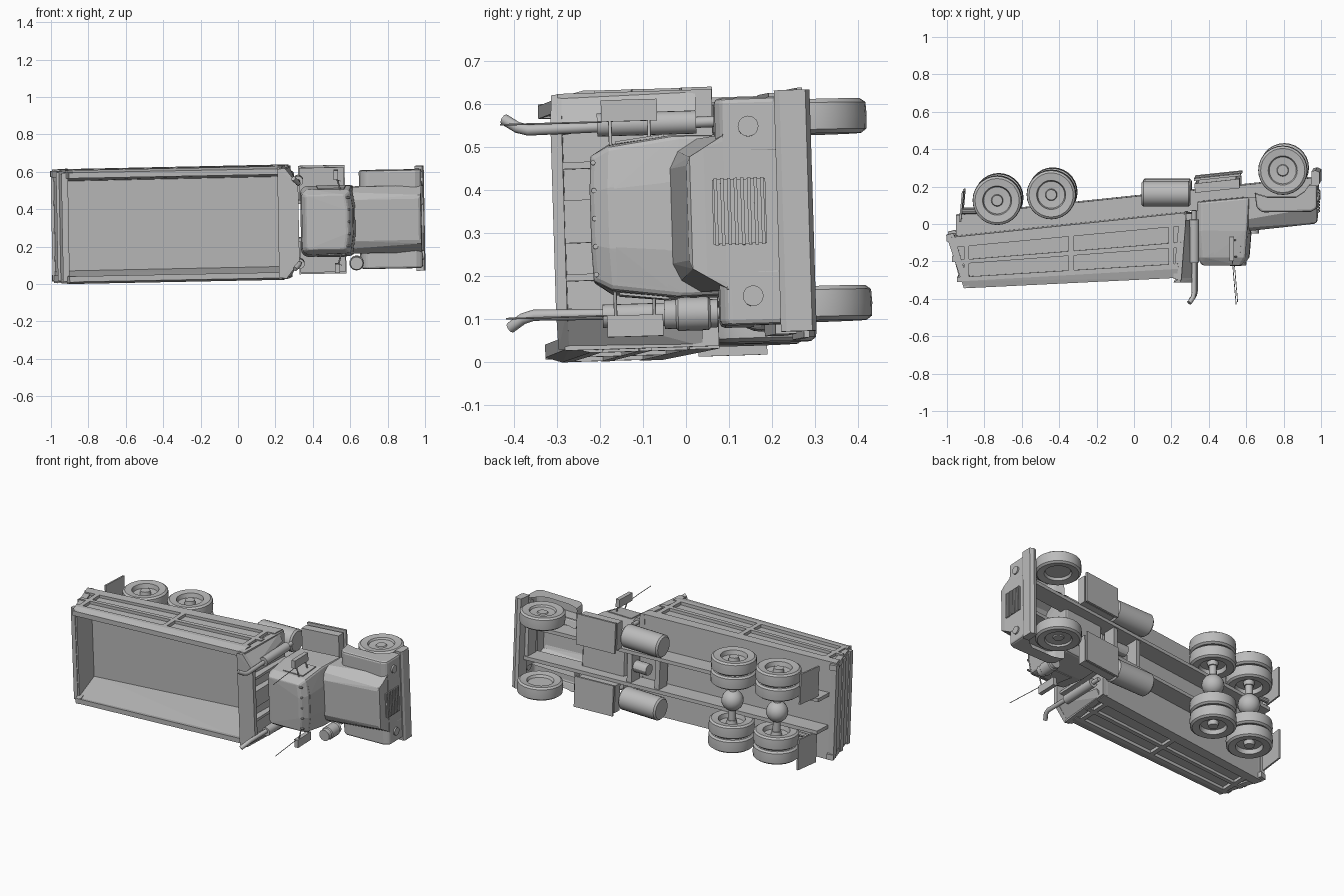
import bpy, bmesh, math
from mathutils import Matrix, Vector

cube = bpy.data.objects.get("Cube")
if cube:
    bpy.data.objects.remove(cube)

grey = bpy.data.materials.new("plain_grey")
grey.use_nodes = True
COLOUR = (0.5, 0.5, 0.5, 1)
grey.diffuse_color = COLOUR
grey.node_tree.nodes["Principled BSDF"].inputs["Base Color"].default_value = COLOUR

# The truck lies on its side: x is forward, -y is its roof, z is its width
POSE = (Matrix.Translation((0, 0, 0.329)) @ Matrix.Rotation(-0.018, 4, "Y")
        @ Matrix.Rotation(0.03, 4, "X"))
SIDES = (("upper", 1), ("lower", -1))
smooth = []


def finish(name, bm, soften=0, open_under=False):
    bmesh.ops.recalc_face_normals(bm, faces=bm.faces)
    if open_under:
        under = [f for f in bm.faces if f.normal.y > 0.5]
        bmesh.ops.delete(bm, geom=under, context="FACES")
    mesh = bpy.data.meshes.new(name)
    bm.to_mesh(mesh)
    bm.free()
    mesh.materials.append(grey)
    ob = bpy.data.objects.new(name, mesh)
    bpy.context.collection.objects.link(ob)
    ob.matrix_world = POSE
    if soften:
        bev = ob.modifiers.new("soft_edges", "BEVEL")
        bev.width, bev.segments, bev.limit_method = soften, 2, "ANGLE"
    return ob


def hull(name, pts, soften=0, open_under=False):
    bm = bmesh.new()
    for p in pts:
        bm.verts.new(p)
    bmesh.ops.convex_hull(bm, input=bm.verts)
    bmesh.ops.dissolve_limit(bm, angle_limit=0.02, verts=bm.verts, edges=bm.edges)
    return finish(name, bm, soften, open_under)


def both(section):
    return [(x, y, s * w) for s in (1, -1) for x, y, w in section]


def prism(name, profile, w0, w1, soften=0, open_under=False):
    bm = bmesh.new()
    face = bm.faces.new([bm.verts.new((x, y, w0)) for x, y in profile])
    ext = bmesh.ops.extrude_face_region(bm, geom=[face])["geom"]
    bmesh.ops.translate(bm, vec=(0, 0, w1 - w0),
                        verts=[v for v in ext if isinstance(v, bmesh.types.BMVert)])
    return finish(name, bm, soften, open_under)


def box(name, x0, x1, y0, y1, w0, w1):
    return prism(name, [(x0, y0), (x1, y0), (x1, y1), (x0, y1)], w0, w1)


def lathe(name, profile, centre, axis="z", n=24):
    turn = {"z": Matrix(), "x": Matrix.Rotation(math.pi / 2, 4, "Y"),
            "y": Matrix.Rotation(-math.pi / 2, 4, "X")}[axis]
    bm = bmesh.new()
    rings = [[bm.verts.new((r * math.cos(i * math.tau / n), r * math.sin(i * math.tau / n), h))
              for i in range(n)] for r, h in profile]
    for a, b in zip(rings, rings[1:]):
        for i in range(n):
            bm.faces.new((a[i], a[(i + 1) % n], b[(i + 1) % n], b[i]))
    bmesh.ops.remove_doubles(bm, verts=bm.verts, dist=0.0001)
    bm.transform(Matrix.Translation(centre) @ turn)
    smooth.append(finish(name, bm))


def rod(name, r, length, centre, axis="z", n=20):
    h = length / 2
    lathe(name, [(0, -h), (r, -h), (r, h), (0, h)], centre, axis, n)


def tube(name, pts, r):
    cu = bpy.data.curves.new(name, "CURVE")
    cu.dimensions = "3D"
    cu.bevel_depth, cu.bevel_resolution, cu.use_fill_caps = r, 2, True
    sp = cu.splines.new("POLY")
    sp.points.add(len(pts) - 1)
    for p, co in zip(sp.points, pts):
        p.co = (*co, 1)
    cu.materials.append(grey)
    ob = bpy.data.objects.new(name, cu)
    bpy.context.collection.objects.link(ob)
    ob.matrix_world = POSE


# Axle line is tilted; bars run parallel to it at a given offset
def axle_y(x):
    return 0.21 + 0.105 * x


def bar(name, x0, x1, a0, a1, w0, w1):
    return prism(name, [(x0, axle_y(x0) + a0), (x1, axle_y(x1) + a0),
                        (x1, axle_y(x1) + a1), (x0, axle_y(x0) + a1)], w0, w1)


# Bed side coordinates: t = 0 at the floor, t = 1 at the top edge
def bed(x, t):
    low, high = axle_y(x) - 0.17, -0.291 + 0.049 * x
    return (x, low + (high - low) * t)


def rear(t):
    return -0.99 + 0.09 * t


def fore(t):
    return 0.275 - 0.04 * t


def strip(name, t0, t1, w0, w1):
    return prism(name, [bed(rear(t0), t0), bed(fore(t0), t0),
                        bed(fore(t1), t1), bed(rear(t1), t1)], w0, w1)


# Dump bed: sloping inner walls, two rows of recessed outer panels
strip("bed_floor", 0, 0.08, -0.28, 0.28)
for side, s in SIDES:
    hull(side + "_bed_wall", [(*bed(e(t), t), s * w) for e in (rear, fore)
                              for t, w in ((0, 0.288), (0, 0.238), (0.12, 0.242), (1, 0.27), (1, 0.284))])
    for i, (t0, t1) in enumerate(((0, 0.2), (0.45, 0.53), (0.78, 0.86))):
        strip(f"{side}_bed_rib_{i}", t0, t1, s * 0.28, s * 0.304)
    hull(side + "_bed_top_rail", [(*bed(e(t), t), s * w) for e in (rear, fore)
                                  for t, w in ((0.86, 0.304), (0.86, 0.27), (1, 0.262), (1, 0.292))])
    for i, x in enumerate((-0.89, -0.33, 0.205)):
        prism(f"{side}_bed_post_{i}", [bed(x - 0.014, 0.02), bed(x + 0.014, 0.02),
                                       bed(x + 0.014, 0.86), bed(x - 0.014, 0.86)], s * 0.28, s * 0.304)

# Tailgate with cross ribs and corner posts
hinge, lip = Vector((-0.987, -0.06)), Vector((-0.925, -0.3))
prism("tailgate", [hinge, lip, lip + Vector((0.02, 0.004)), hinge + Vector((0.03, 0))], -0.28, 0.28)
for i, t in enumerate((0.04, 0.5, 0.95)):
    c = hinge.lerp(lip, t)
    box(f"tailgate_rib_{i}", c.x - 0.012, c.x + 0.015, c.y - 0.014, c.y + 0.014, -0.29, 0.29)
for side, s in SIDES:
    prism(side + "_tailgate_post", [(-1.0, -0.05), (-0.96, -0.04), (-0.875, -0.325), (-0.905, -0.335)],
          s * 0.262, s * 0.296)

# Headboard with tapered canopy and uprights below it
prism("headboard", [(0.25, 0.068), (0.285, 0.068), (0.258, -0.29), (0.215, -0.285)], -0.298, 0.298)
hull("headboard_canopy", both(((0.215, -0.305, 0.29), (0.255, -0.305, 0.295), (0.25, -0.28, 0.298),
                               (0.325, -0.308, 0.205), (0.325, -0.282, 0.205))))
for i, (w, half) in enumerate(((-0.13, 0.008), (0, 0.05), (0.13, 0.008))):
    prism(f"headboard_upright_{i}", [(0.25, -0.285), (0.305, -0.285), (0.31, 0.06), (0.28, 0.06)],
          w - half, w + half)
for side, s in SIDES:
    hull(side + "_headboard_gusset", [(x, y, s * w) for x, y, w in
                                      ((0.25, -0.285, 0.298), (0.32, -0.285, 0.205), (0.25, -0.285, 0.28),
                                       (0.31, -0.285, 0.2), (0.278, 0.03, 0.298), (0.278, 0.03, 0.26),
                                       (0.3, 0.03, 0.25))])

# Chassis
for side, s in SIDES:
    bar(side + "_frame_rail", -0.95, 0.95, -0.17, -0.06, s * 0.09, s * 0.112)
    prism(side + "_mud_flap", [(-0.93, 0.02), (-0.92, 0.02), (-0.905, 0.18), (-0.915, 0.18)],
          s * 0.11, s * 0.3)
    rod(side + "_rear_hinge", 0.014, 0.08, (-0.88, 0.07, s * 0.13), "x", 10)
for i, x in enumerate((0.08, 0.26, 0.93)):
    bar(f"cross_member_{i}", x, x + 0.03, -0.15, -0.07, -0.1, 0.1)
rod("gearbox", 0.035, 0.1, (0.22, axle_y(0.22) - 0.11, 0), "x", 12)


# Wheels: lathe profile of (radius, width) pairs, mirrored by the side sign
def wheel(name, x, w, s, dish, hub):
    prof = [(0, -0.02), (0.07, -0.02), (0.078, -0.034), (0.118, -0.04), (0.13, -0.031),
            (0.132, 0), (0.13, 0.031), (0.118, 0.04), (0.078, 0.036), (0.072, dish),
            (0.032, dish - 0.003), (0.028, hub), (0, hub)]
    lathe(name, [(r, h * s) for r, h in prof], (x, axle_y(x), w), n=28)


REARS = (("rear", -0.727), ("middle", -0.438))
for side, s in SIDES:
    wheel(f"front_{side}_wheel", 0.8, s * 0.217, s, 0.025, 0.028)
    for row, x in REARS:
        wheel(f"{row}_{side}_outer_wheel", x, s * 0.24, s, 0.01, 0.032)
        wheel(f"{row}_{side}_inner_wheel", x, s * 0.153, -s, 0.01, 0.032)
for row, x in REARS:
    rod(row + "_axle", 0.022, 0.48, (x, axle_y(x), 0))
    ball = [(0.064 * math.sin(i * math.pi / 10), -0.064 * math.cos(i * math.pi / 10)) for i in range(11)]
    lathe(row + "_differential", ball, (x, axle_y(x), 0), n=18)

# Fuel tanks and step boxes
tank = [(0, -0.13), (0.06, -0.13), (0.069, -0.12), (0.069, 0.12), (0.06, 0.13), (0, 0.13)]
for side, s in SIDES:
    lathe(side + "_fuel_tank", tank, (0.175, 0.168, s * 0.195), "x")
    bar(side + "_step_box", 0.33, 0.57, -0.07, -0.02, s * 0.11, s * 0.28)
    bar(side + "_step_web", 0.35, 0.55, -0.02, -0.005, s * 0.12, s * 0.265)
    bar(side + "_lower_step", 0.325, 0.575, -0.005, 0.008, s * 0.1, s * 0.29)

# Cab
hull("cab", both(((0.34, 0.125, 0.165), (0.36, 0.125, 0.185), (0.62, 0.15, 0.185), (0.335, -0.03, 0.165),
                  (0.36, -0.03, 0.19), (0.61, -0.03, 0.188), (0.342, -0.175, 0.15), (0.37, -0.175, 0.175),
                  (0.6, -0.175, 0.168), (0.365, -0.218, 0.145), (0.575, -0.218, 0.145),
                  (0.615, -0.18, 0.07), (0.625, -0.03, 0.08), (0.588, -0.222, 0.06))), 0.012)
hull("windscreen", both(((0.604, -0.165, 0.148), (0.618, -0.165, 0.068),
                         (0.613, -0.045, 0.168), (0.627, -0.045, 0.078))))
for i in range(5):
    rod(f"roof_light_{i}", 0.006, 0.02, (0.59, -0.212, (i - 2) * 0.065), "x", 8)
for side, s in SIDES:
    hull(side + "_door_window", [(x, y, s * (w + d)) for d in (0, 0.006) for x, y, w in
                                 ((0.42, -0.045, 0.186), (0.58, -0.045, 0.186),
                                  (0.43, -0.16, 0.174), (0.57, -0.16, 0.172))])

# Hood and fenders are open underneath
hull("hood", both(((0.61, 0.15, 0.178), (0.61, 0.03, 0.178), (0.61, -0.015, 0.15), (0.61, -0.035, 0.11),
                   (0.98, 0.15, 0.18), (0.98, 0.095, 0.18), (0.982, 0.045, 0.15), (0.978, 0.012, 0.13),
                   (0.965, 0.004, 0.11))), open_under=True)
box("nose_panel", 0.965, 0.984, 0.09, 0.215, -0.18, 0.18)
fender = [(0.65, 0.17), (0.66, 0.095), (0.69, 0.07), (0.95, 0.073), (0.983, 0.09), (0.985, 0.215),
          (0.94, 0.215), (0.915, 0.18), (0.87, 0.15), (0.72, 0.15)]
for side, s in SIDES:
    prism(side + "_fender", fender, s * 0.13, s * 0.264, 0.012, open_under=True)
    rod(side + "_headlight", 0.024, 0.016, (0.985, 0.15, s * 0.197), "x")

# Grille and bumper
box("grille_panel", 0.98, 0.988, 0.062, 0.186, -0.075, 0.075)
for i in range(8):
    y = 0.07 + i * 0.0155
    box(f"grille_slat_{i}", 0.986, 0.994, y - 0.004, y + 0.004, -0.078, 0.078)
prism("bumper", [(0.95, 0.215), (0.99, 0.212), (0.998, 0.225), (0.998, 0.285), (0.975, 0.295), (0.955, 0.29)],
      -0.282, 0.278)

# Exhaust stacks, mirrors, aerials, air cleaner
for side, s in SIDES:
    rod(side + "_muffler", 0.027, 0.23, (0.325, -0.085, s * 0.222), "y")
    tube(side + "_exhaust_pipe", [(0.325, 0.08, s * 0.222), (0.325, -0.36, s * 0.215),
                                  (0.32, -0.385, s * 0.222), (0.3, -0.415, s * 0.242)], 0.013)
    box(side + "_mirror", 0.515, 0.54, -0.19, -0.06, s * 0.225, s * 0.275)
    for i, y in enumerate((-0.17, -0.08)):
        tube(f"{side}_mirror_arm_{i}", [(0.55, y, s * 0.17), (0.53, y, s * 0.24)], 0.004)
    tube(side + "_aerial", [(0.53, -0.19, s * 0.225), (0.55, -0.425, s * 0.225)], 0.002)
lathe("air_cleaner", [(0, -0.062), (0.034, -0.062), (0.034, -0.035), (0.039, -0.03), (0.039, 0.04),
                      (0.033, 0.045), (0.033, 0.062), (0, 0.062)], (0.63, 0.005, -0.228), "y", 20)

# Smooth the round parts, keeping hard edges
for ob in bpy.context.selected_objects:
    ob.select_set(False)
for ob in smooth:
    ob.select_set(True)
bpy.context.view_layer.objects.active = smooth[0]
bpy.ops.object.shade_smooth_by_angle(angle=math.radians(30))
